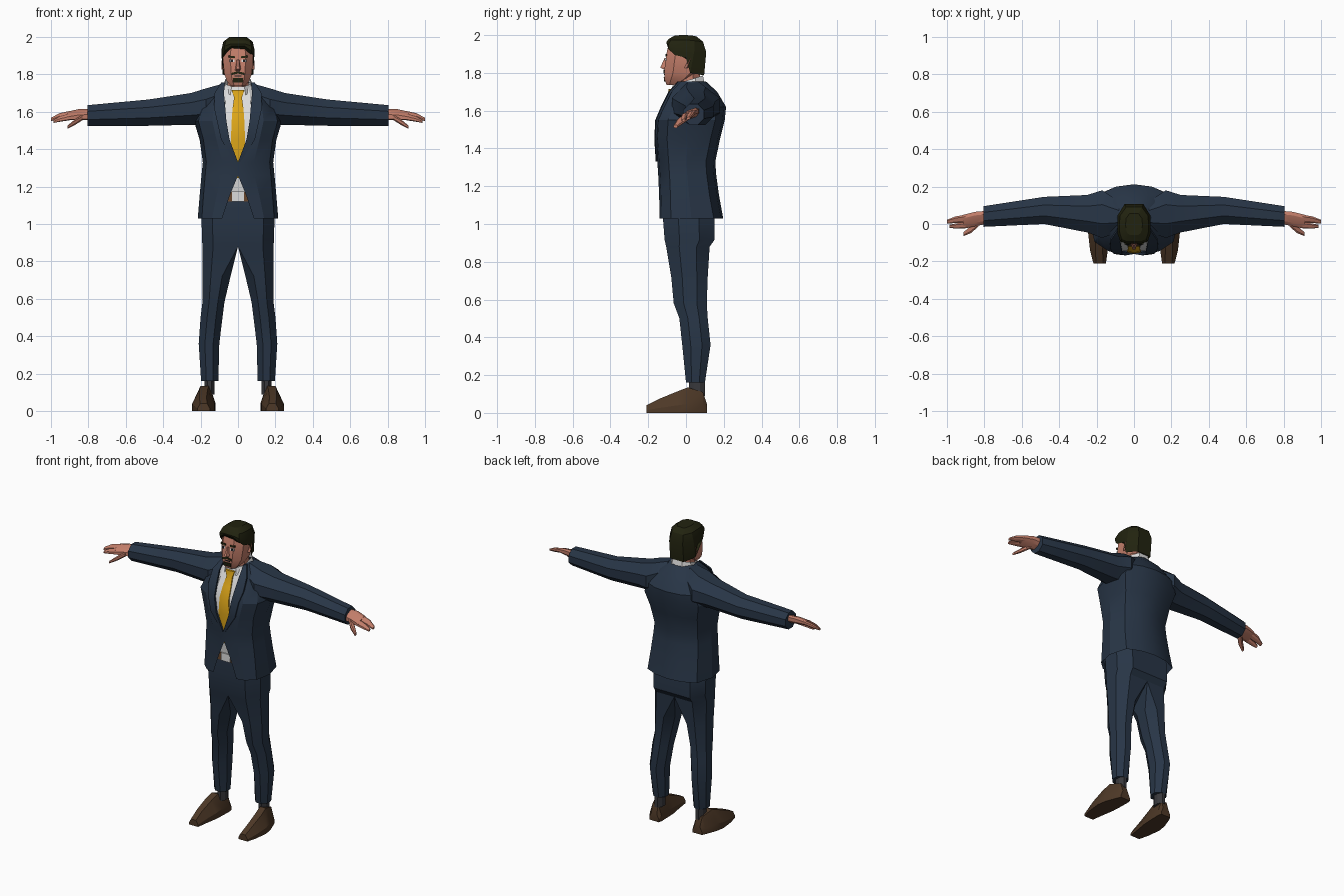
import bpy, bmesh, math


def material(name, r, g, b):
    m = bpy.data.materials.new(name)
    m.diffuse_color = (r, g, b, 1)
    return m


NAVY = material("navy_cloth", 0.021, 0.036, 0.062)
SKIN = material("skin", 0.55, 0.21, 0.145)
HAIR = material("dark_hair", 0.016, 0.017, 0.005)
WHITE = material("white_cotton", 0.72, 0.72, 0.72)
YELLOW = material("yellow_silk", 0.72, 0.38, 0.01)
SHOE = material("brown_leather", 0.075, 0.04, 0.02)
BELT = material("belt_brown", 0.13, 0.06, 0.025)
SOCK = material("grey_sock", 0.04, 0.04, 0.045)
EYE = material("eye_dark", 0.01, 0.01, 0.012)


def loft(name, rings, mat, closed=True, caps=True, mirror=False):
    """Skin a list of equal point rings, optionally mirrored across x = 0."""
    bm = bmesh.new()
    for s in ((1, -1) if mirror else (1,)):
        vs = [[bm.verts.new((s * x, y, z)) for x, y, z in r] for r in rings]
        n = len(rings[0])
        for a, b in zip(vs, vs[1:]):
            for i in range(n if closed else n - 1):
                j = (i + 1) % n
                bm.faces.new((a[i], a[j], b[j], b[i]))
        if closed and caps:
            bm.faces.new(vs[0])
            bm.faces.new(vs[-1])
    bmesh.ops.remove_doubles(bm, verts=bm.verts, dist=0.0005)
    bmesh.ops.recalc_face_normals(bm, faces=bm.faces)
    me = bpy.data.meshes.new(name)
    bm.to_mesh(me)
    bm.free()
    me.materials.append(mat)
    ob = bpy.data.objects.new(name, me)
    bpy.context.collection.objects.link(ob)
    bpy.ops.object.select_all(action='DESELECT')
    ob.select_set(True)
    bpy.context.view_layer.objects.active = ob
    bpy.ops.object.shade_smooth_by_angle(angle=math.radians(25))
    return ob


def octo(u0, u1, v0, v1, c=0.3, ci=None):
    """Chamfered rectangle; ci is the chamfer on the u0 side."""
    w, h = u1 - u0, v1 - v0
    d = c if ci is None else ci
    return [(u0 + w * d, v0), (u1 - w * c, v0), (u1, v0 + h * c), (u1, v1 - h * c),
            (u1 - w * c, v1), (u0 + w * d, v1), (u0, v1 - h * d), (u0, v0 + h * d)]


def zring(z, x0, x1, y0, y1, c=0.3, ci=None):
    return [(x, y, z) for x, y in octo(x0, x1, y0, y1, c, ci)]


def xring(x, y0, y1, z0, z1, c=0.3, tilt=0):
    return [(x, y, z + tilt * (y - 0.02)) for y, z in octo(y0, y1, z0, z1, c)]


def plate(name, x, z, w, h, y, mat, mirror=True, slant=0, lean=0):
    """Thin face detail, w and h are half sizes."""
    rings = [[(x + a * w, yy - lean * b * h, z + b * h + a * slant)
              for a, b in ((-1, -1), (1, -1), (1, 1), (-1, 1))] for yy in (y, y + 0.008)]
    loft(name, rings, mat, mirror=mirror)


# Trousers: one leg and half of the seat, mirrored
legs = [(0.16, 0.105, 0.197, 0.0, 0.10), (0.36, 0.10, 0.21, -0.02, 0.13),
        (0.50, 0.083, 0.20, -0.035, 0.115), (0.58, 0.073, 0.19, -0.065, 0.11),
        (0.72, 0.04, 0.19, -0.078, 0.115)]
seat = [(0.88, 0, 0.19, -0.105, 0.125), (0.915, 0, 0.192, -0.113, 0.15),
        (1.03, 0, 0.195, -0.122, 0.15), (1.13, 0, 0.175, -0.12, 0.13)]
loft("trousers", [zring(*r) for r in legs] + [zring(*r, 0.3, 0) for r in seat],
     NAVY, mirror=True)

# Socks and shoes
loft("socks", [zring(z, 0.125, 0.18, 0.015, 0.1) for z in (0.09, 0.18)], SOCK, mirror=True)


def shoe_ring(y, x0, x1, top, inset):
    return [(x0, y, 0), (x1, y, 0), (x1, y, top * 0.35), (x1 - inset, y, top),
            (x0 + inset, y, top), (x0, y, top * 0.35)]


loft("shoes", [shoe_ring(*r) for r in (
    (-0.21, 0.15, 0.217, 0.04, 0.015), (-0.14, 0.14, 0.235, 0.075, 0.028),
    (-0.05, 0.125, 0.245, 0.112, 0.038), (0.01, 0.122, 0.235, 0.135, 0.035),
    (0.09, 0.12, 0.205, 0.11, 0.022), (0.11, 0.125, 0.195, 0.05, 0.015))],
    SHOE, mirror=True)

# Jacket: z, front opening, half width, front y, back y
coat = [(1.03, 0.085, 0.215, -0.14, 0.197), (1.15, 0.045, 0.205, -0.142, 0.175),
        (1.26, 0.0, 0.195, -0.147, 0.16), (1.33, 0.0, 0.188, -0.152, 0.155),
        (1.45, 0.045, 0.205, -0.16, 0.18), (1.55, 0.062, 0.235, -0.155, 0.205),
        (1.62, 0.068, 0.21, -0.125, 0.212), (1.70, 0.075, 0.15, -0.085, 0.165),
        (1.755, 0.07, 0.085, -0.035, 0.105)]


def coat_ring(z, xe, xs, yf, yb):
    return [(xe, yf, z), ((xe + 0.9 * xs) / 2, yf + 0.01, z), (0.9 * xs, yf + 0.06, z),
            (xs, (yf + yb) / 2, z), (0.85 * xs, yb - 0.05, z), (0.45 * xs, yb - 0.012, z),
            (0, yb, z)]


loft("jacket", [coat_ring(*r) for r in coat], NAVY, closed=False, mirror=True)

# Lapels follow the edge of the opening
lapels = []
for (z, xe, xs, yf, yb), w in zip(coat[3:], (0.012, 0.045, 0.05, 0.06, 0.05, 0.02)):
    lapels.append([(xe, yf - 0.008, z), (xe + w, yf - 0.003, z),
                   (xe + w, yf + 0.01, z), (xe, yf + 0.006, z)])
loft("lapels", lapels, NAVY, mirror=True)

# Sleeves
loft("sleeves", [xring(*r) for r in (
    (0.08, -0.04, 0.12, 1.58, 1.75), (0.17, -0.075, 0.18, 1.53, 1.725),
    (0.25, -0.045, 0.155, 1.53, 1.70), (0.48, 0.0, 0.145, 1.525, 1.665),
    (0.805, -0.015, 0.095, 1.525, 1.635))], NAVY, mirror=True)

# Hands: palm, two finger groups and thumb
loft("palms", [xring(*r, 0.25, 0.35) for r in (
    (0.79, 0.0, 0.07, 1.555, 1.605), (0.85, -0.012, 0.065, 1.56, 1.605),
    (0.91, -0.025, 0.05, 1.565, 1.597))], SKIN, mirror=True)
loft("fingers", [xring(*r, 0.25, 0.35) for r in (
    (0.90, 0.008, 0.05, 1.567, 1.597), (0.955, 0.005, 0.04, 1.56, 1.588),
    (1.0, 0.002, 0.022, 1.555, 1.568))], SKIN, mirror=True)
loft("index_fingers", [xring(*r, 0.25, 0.35) for r in (
    (0.90, -0.025, 0.01, 1.567, 1.597), (0.95, -0.025, 0.003, 1.56, 1.585),
    (0.985, -0.02, -0.004, 1.553, 1.567))], SKIN, mirror=True)
loft("thumbs", [xring(*r, 0.25) for r in (
    (0.83, -0.012, 0.03, 1.555, 1.585), (0.87, -0.048, -0.008, 1.53, 1.56),
    (0.912, -0.065, -0.045, 1.508, 1.525))], SKIN, mirror=True)

# Shirt, collar and tie
loft("shirt", [zring(z, -w, w, y, 0.06, 0.15) for z, w, y in (
    (1.12, 0.11, -0.115), (1.26, 0.11, -0.13), (1.33, 0.11, -0.137), (1.45, 0.11, -0.145),
    (1.55, 0.11, -0.14), (1.62, 0.1, -0.11), (1.70, 0.09, -0.07), (1.735, 0.07, -0.05))], WHITE)


def collar_ring(z, w, y0, y1, rise):
    return [(x, y, z + rise * (y - y0)) for x, y in octo(-w, w, y0, y1, 0.25)]


loft("shirt_collar", [collar_ring(1.69, 0.082, -0.083, 0.1, 0.25),
                      collar_ring(1.735, 0.068, -0.07, 0.09, 0.32)], WHITE, caps=False)
loft("tie", [[(-w, y, z), (0, y - 0.006, z), (w, y, z), (w, y + 0.012, z), (-w, y + 0.012, z)]
             for z, w, y in ((1.245, 0.006, -0.137), (1.27, 0.02, -0.14), (1.33, 0.032, -0.144),
                             (1.45, 0.038, -0.152), (1.55, 0.034, -0.147), (1.62, 0.029, -0.118),
                             (1.675, 0.021, -0.092), (1.715, 0.034, -0.086))], YELLOW)

# Belt and buckle
loft("belt", [zring(z, -0.175, 0.175, -0.126, 0.13, 0.2) for z in (1.12, 1.17)], BELT)
plate("buckle", 0, 1.147, 0.032, 0.026, -0.133, WHITE, mirror=False)

# Head, neck and ears
loft("neck", [zring(1.68, -0.058, 0.058, -0.05, 0.075), zring(1.81, -0.055, 0.055, -0.05, 0.075)], SKIN)
loft("head", [zring(z, -w, w, y0, y1, c) for z, w, y0, y1, c in (
    (1.737, 0.038, -0.103, -0.04, 0.25), (1.765, 0.06, -0.113, 0.02, 0.25),
    (1.80, 0.073, -0.115, 0.07, 0.25), (1.86, 0.079, -0.11, 0.085, 0.25),
    (1.92, 0.08, -0.1, 0.09, 0.25), (1.97, 0.065, -0.085, 0.075, 0.3))], SKIN)
loft("ears", [[(x, y + 0.012 * (z - 1.85) / 0.03, z) for x, y in
               ((0.07, -0.005), (0.088, 0.014), (0.07, 0.022))] for z in (1.825, 1.875)],
     SKIN, mirror=True)
loft("nose", [[(-w, -0.1, z), (-w * 0.4, y, z), (w * 0.4, y, z), (w, -0.1, z)]
              for z, w, y in ((1.818, 0.02, -0.118), (1.828, 0.019, -0.136),
                              (1.88, 0.009, -0.113))], SKIN)


# Hair: lower hairline drops towards the nape
def hair_ring(half):
    return half + [(-x, y, z) for x, y, z in reversed(half)]


loft("hair", [hair_ring(r) for r in (
    [(0.035, -0.102, 1.952), (0.07, -0.092, 1.925), (0.084, -0.06, 1.895), (0.085, 0.0, 1.88),
     (0.083, 0.022, 1.80), (0.05, 0.096, 1.787)],
    [(0.04, -0.104, 1.962), (0.073, -0.094, 1.95), (0.087, -0.055, 1.935), (0.089, 0.0, 1.93),
     (0.088, 0.045, 1.92), (0.05, 0.107, 1.91)],
    [(0.037, -0.092, 1.98), (0.065, -0.08, 1.975), (0.076, -0.05, 1.975), (0.078, 0.0, 1.975),
     (0.074, 0.045, 1.97), (0.042, 0.09, 1.965)],
    [(0.02, -0.06, 1.997), (0.035, -0.05, 1.997), (0.043, -0.03, 2.0), (0.045, 0.0, 2.0),
     (0.042, 0.03, 1.998), (0.025, 0.055, 1.993)])], HAIR)

# Face details
plate("eye_whites", 0.033, 1.872, 0.013, 0.007, -0.111, WHITE, lean=-0.17)
plate("irises", 0.033, 1.872, 0.006, 0.007, -0.1125, EYE, lean=-0.17)
plate("eyebrows", 0.034, 1.893, 0.018, 0.005, -0.109, HAIR, slant=0.002, lean=-0.17)
plate("moustache", 0.017, 1.806, 0.017, 0.006, -0.119, HAIR, slant=-0.004)
plate("mouth", 0, 1.791, 0.02, 0.003, -0.117, EYE, mirror=False)
plate("goatee", 0, 1.767, 0.026, 0.012, -0.117, HAIR, mirror=False, lean=0.1)
